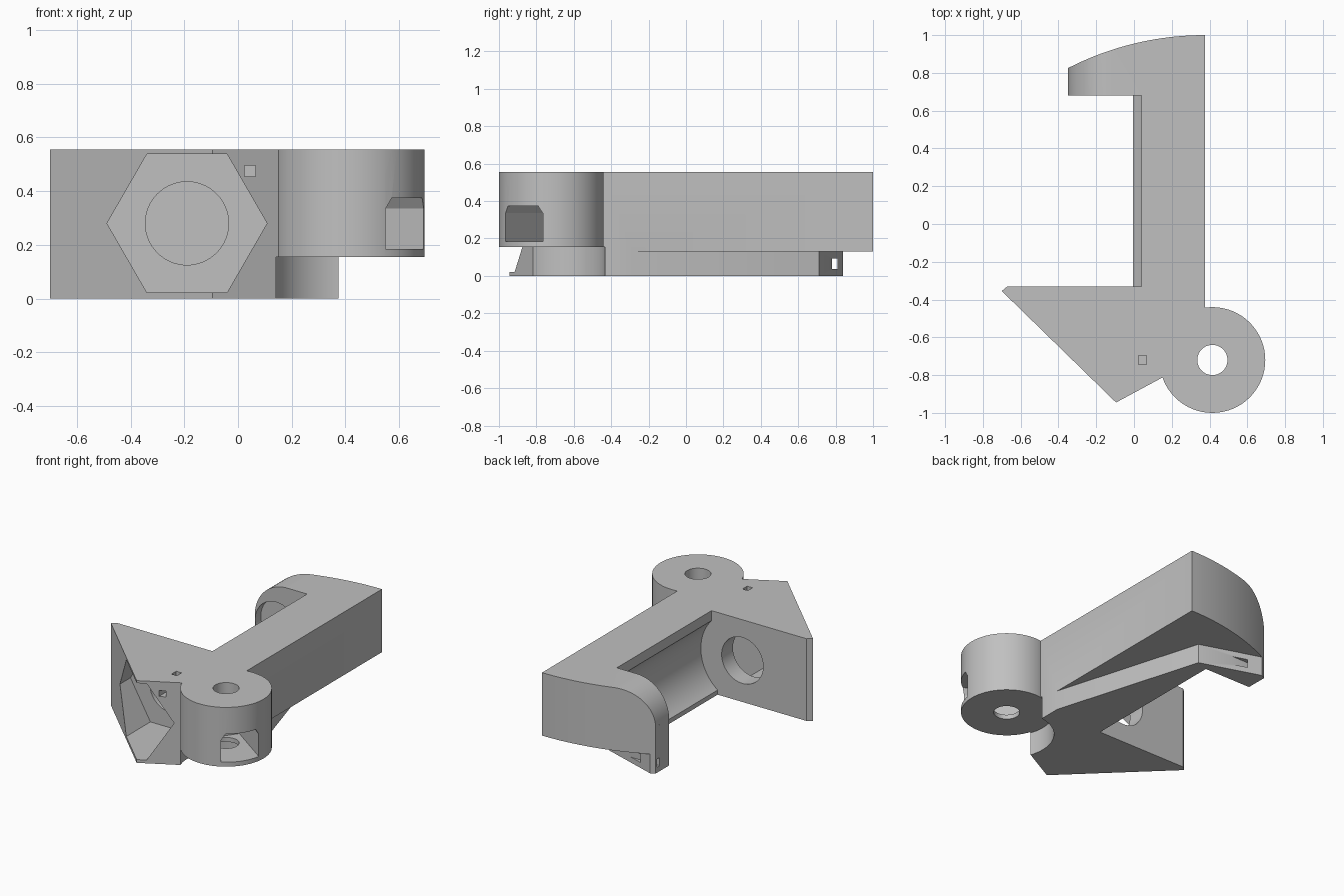
import bpy, bmesh
from math import pi, sin, cos, radians, atan2
from mathutils import Matrix

cube = bpy.data.objects.get("Cube")
if cube:
    bpy.data.objects.remove(cube)

grey = bpy.data.materials.new("light_grey_plastic")
grey.use_nodes = True
colour = (0.53, 0.53, 0.53, 1)
grey.diffuse_color = colour
grey.node_tree.nodes["Principled BSDF"].inputs["Base Color"].default_value = colour


def arc(cx, cy, r, start, end, steps):
    """Points along a circular arc, angles in degrees."""
    angles = [radians(start + (end - start) * i / steps) for i in range(steps + 1)]
    return [(cx + r * cos(a), cy + r * sin(a)) for a in angles]


def circle(cx, cy, r, sides=64):
    return arc(cx, cy, r, 0, 360 - 360 / sides, sides - 1)


def prism(name, profile, low, high, axis="z"):
    """Extrude a profile along one axis."""
    place = {"x": lambda a, b, h: (h, a, b),
             "y": lambda a, b, h: (a, h, b),
             "z": lambda a, b, h: (a, b, h)}[axis]
    bm = bmesh.new()
    base = bm.faces.new([bm.verts.new(place(a, b, low)) for a, b in profile])
    top = bmesh.ops.extrude_face_region(bm, geom=[base])["geom"]
    shift = place(0, 0, high - low)
    bmesh.ops.translate(bm, vec=shift, verts=[v for v in top if isinstance(v, bmesh.types.BMVert)])
    bmesh.ops.recalc_face_normals(bm, faces=bm.faces)
    mesh = bpy.data.meshes.new(name)
    bm.to_mesh(mesh)
    bm.free()
    mesh.materials.append(grey)
    obj = bpy.data.objects.new(name, mesh)
    bpy.context.collection.objects.link(obj)
    return obj


def rect(a0, a1, b0, b1):
    return [(a0, b0), (a1, b0), (a1, b1), (a0, b1)]


def combine(target, other, operation="DIFFERENCE"):
    """Apply a boolean and discard the helper."""
    bpy.context.view_layer.objects.active = target
    mod = target.modifiers.new(other.name, "BOOLEAN")
    mod.object, mod.operation, mod.solver = other, operation, "EXACT"
    bpy.ops.object.modifier_apply(modifier=mod.name)
    bpy.data.objects.remove(other)


HEIGHT = 0.555
LUG = (0.415, -0.72)
BORE = (-0.19, 0.28)

# Main bracket: arm, hook and wedge-shaped foot
outline = arc(0.375, -0.589, 1.589, 90, 117.15, 20)
outline += [(-0.35, 0.6), (-0.67, -0.2), (-0.67, -0.33), (-0.7, -0.355),
            (-0.095, -0.945), (0.2, -0.786), (0.3, -0.72), (0.375, -0.5)]
bracket = prism("clamp_bracket", outline, 0, HEIGHT)

# Open bay with a hollowed arm wall
bay = [(-1, -0.1), (-0.005, -0.1)]
bay += arc(*BORE, 0.31, -53.4, 42, 24)
bay += [(0.04, 0.7), (-1, 0.7)]
combine(bracket, prism("bay", bay, -0.33, 0.68, "y"))

# Rounded upper corner of the hook
corner = arc(-0.11, 0.315, 0.24, 180, 90, 16)
corner += [(-0.11, 0.7), (-0.5, 0.7), (-0.5, 0.315)]
combine(bracket, prism("hook_corner", corner, 0.6, 1.1, "y"))

# Relief beneath the arm and the back of the hook
relief = [(0.39, -0.335), (0.08, 0.71), (-0.45, 0.882), (-0.45, 1.2), (0.6, 1.2), (0.6, -0.335)]
combine(bracket, prism("underside_relief", relief, -0.1, 0.13))

# Pivot lug and the clearance below it
combine(bracket, prism("lug_clearance", circle(*LUG, 0.29), -0.1, 0.155))
combine(bracket, prism("pivot_lug", circle(*LUG, 0.28), 0.155, HEIGHT), "UNION")

# Nut slot in the side of the lug, with a tapered roof
slot_profile = [(-0.122, 0.185), (0.122, 0.185), (0.122, 0.335),
                (0.098, 0.375), (-0.098, 0.375), (-0.122, 0.335)]
slot = prism("nut_slot", slot_profile, -0.1, 0.5, "x")
slot.data.transform(Matrix.Translation((*LUG, 0)) @ Matrix.Rotation(atan2(-0.145, 0.205), 4, "Z"))
combine(bracket, slot)
combine(bracket, prism("pivot_hole", circle(*LUG, 0.08, 40), 0, 0.7))

# Hexagonal recess, through bore and matching hook pocket
combine(bracket, prism("hex_recess", circle(*BORE, 0.298, 6), -1.2, -0.45, "y"))
combine(bracket, prism("through_bore", circle(*BORE, 0.155), -0.6, -0.2, "y"))
combine(bracket, prism("hook_pocket", circle(*BORE, 0.158), 0.6, 0.74, "y"))

# Narrow tie channels through the foot and the hook
combine(bracket, prism("foot_channel", rect(0.025, 0.065, 0.455, 0.495), -1, -0.695, "y"))
combine(bracket, prism("foot_riser", rect(0.025, 0.065, -0.745, -0.695), 0.46, 0.7))
combine(bracket, prism("hook_channel", rect(0.78, 0.81, 0.037, 0.092), -0.5, 0.1, "x"))

# Smooth curved walls, crisp edges
bpy.ops.object.select_all(action="DESELECT")
bracket.select_set(True)
bpy.context.view_layer.objects.active = bracket
bpy.ops.object.shade_smooth_by_angle(angle=radians(25))
